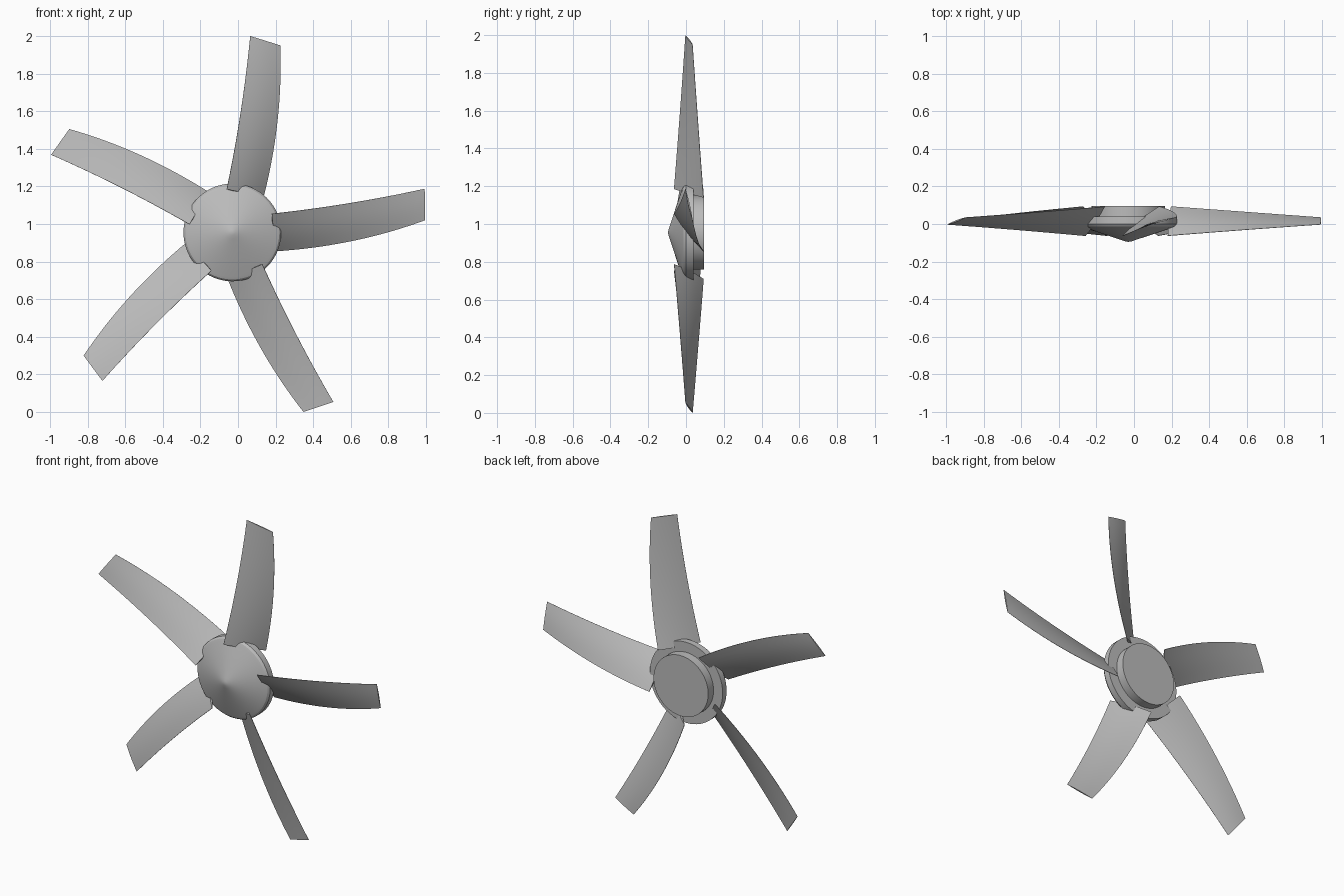
import bpy, bmesh, math
from mathutils import Vector, Matrix

cube = bpy.data.objects.get("Cube")
if cube:
    bpy.data.objects.remove(cube, do_unlink=True)

grey = bpy.data.materials.new("plain_grey")
grey.use_nodes = True
grey.diffuse_color = (0.5, 0.5, 0.5, 1)
grey.node_tree.nodes["Principled BSDF"].inputs["Base Color"].default_value = (0.5, 0.5, 0.5, 1)

CENTRE = Vector((-0.03, 0, 0.955))
BLADES = 5


def finish(name, bm, matrix):
    bmesh.ops.recalc_face_normals(bm, faces=bm.faces)
    mesh = bpy.data.meshes.new(name)
    bm.to_mesh(mesh)
    bm.free()
    mesh.materials.append(grey)
    obj = bpy.data.objects.new(name, mesh)
    obj.matrix_world = matrix
    bpy.context.collection.objects.link(obj)
    bpy.ops.object.select_all(action='DESELECT')
    obj.select_set(True)
    bpy.context.view_layer.objects.active = obj
    bpy.ops.object.shade_smooth_by_angle(angle=math.radians(25))


def lathe(name, profile, steps=64):
    """Spin a (radius, y) profile around the y axis."""
    bm = bmesh.new()
    verts = [bm.verts.new((r, y, 0)) for r, y in profile]
    edges = [bm.edges.new(pair) for pair in zip(verts, verts[1:])]
    bmesh.ops.spin(bm, geom=verts + edges, cent=(0, 0, 0), axis=(0, 1, 0),
                   angle=math.tau, steps=steps)
    bmesh.ops.remove_doubles(bm, verts=bm.verts, dist=0.0001)
    finish(name, bm, Matrix.Translation(CENTRE))


def curve(start, control, end, t):
    a, b, c = Vector(start), Vector(control), Vector(end)
    return a * (1 - t) ** 2 + b * 2 * t * (1 - t) + c * t * t


def blade(name, angle, spans=20, chords=10):
    """Twisted, swept blade with a thin lens section."""
    bm = bmesh.new()
    rings = []
    for i in range(spans + 1):
        t = i / spans
        lead = curve((-0.03, -0.063, 0.23), (0.055, -0.03, 0.635), (0.095, -0.003, 1.045), t)
        trail = curve((0.165, 0.093, 0.185), (0.27, 0.062, 0.595), (0.255, 0.035, 0.995), t)
        chord = trail - lead
        normal = Vector((chord.y, -chord.x, 0)).normalized()
        half = 0.010 - 0.006 * t
        front, back = [], []
        for j in range(chords + 1):
            s = j / chords
            bulge = normal * half * (0.12 + 0.88 * math.sin(math.pi * s))
            front.append(bm.verts.new(lead + chord * s + bulge))
            back.append(bm.verts.new(lead + chord * s - bulge))
        rings.append(front + back[::-1])
    for a, b in zip(rings, rings[1:]):
        for k in range(len(a)):
            n = (k + 1) % len(a)
            bm.faces.new((a[k], a[n], b[n], b[k]))
    bm.faces.new(rings[0])
    bm.faces.new(rings[-1])
    finish(name, bm, Matrix.Translation(CENTRE) @ Matrix.Rotation(angle, 4, 'Y'))


# Pointed nose with its rim
lathe("nose_cone", [(0, -0.095), (0.015, -0.093), (0.035, -0.086), (0.235, -0.02),
                    (0.25, -0.013), (0.26, 0), (0.26, 0.04), (0, 0.04)])
# Smaller drum behind the rim
lathe("rear_drum", [(0, 0.03), (0.195, 0.03), (0.195, 0.095), (0, 0.095)])
# Blades around the hub
for i in range(BLADES):
    blade(f"blade_{i + 1}", math.tau * i / BLADES)
